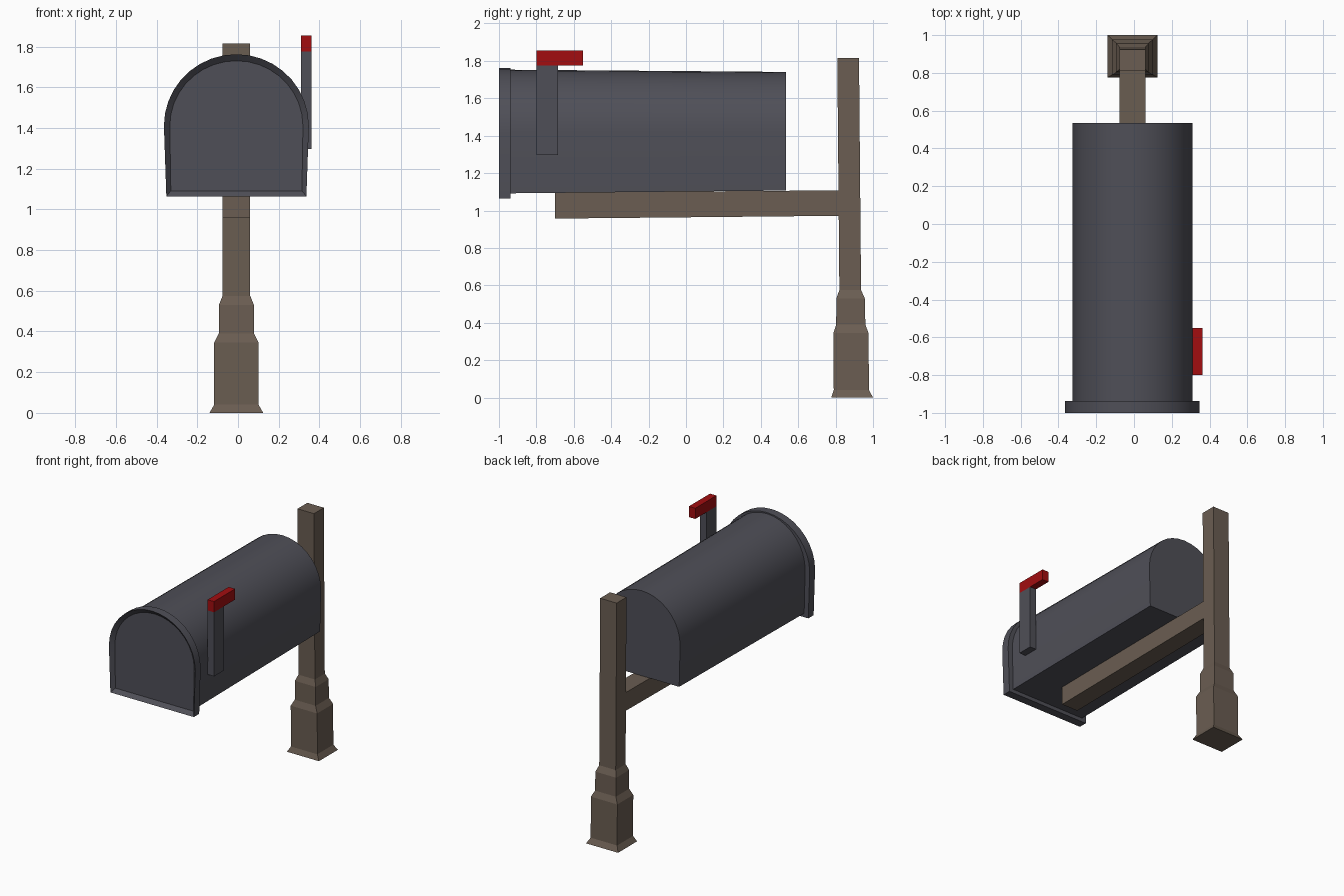
import bpy, bmesh, math

if "Cube" in bpy.data.objects:
    bpy.data.objects.remove(bpy.data.objects["Cube"])

CX = -0.008  # the box and post sit slightly left of centre


def material(name, rgb):
    m = bpy.data.materials.new(name)
    m.diffuse_color = (*rgb, 1)
    m.use_nodes = True
    m.node_tree.nodes["Principled BSDF"].inputs["Base Color"].default_value = m.diffuse_color
    return m


METAL = material("dark_grey_metal", (0.078, 0.078, 0.096))
WOOD = material("brown_wood", (0.145, 0.110, 0.084))
RED = material("flag_red", (0.36, 0.004, 0.005))


def loft(name, rings, mat, smooth=False):
    """Skin a list of equal-length rings and cap both ends."""
    bm = bmesh.new()
    vs = [[bm.verts.new(p) for p in r] for r in rings]
    n = len(vs[0])
    for a, b in zip(vs, vs[1:]):
        for i in range(n):
            j = (i + 1) % n
            bm.faces.new((a[i], a[j], b[j], b[i]))
    bm.faces.new(vs[0][::-1])
    bm.faces.new(vs[-1])
    bmesh.ops.recalc_face_normals(bm, faces=bm.faces)
    me = bpy.data.meshes.new(name)
    bm.to_mesh(me)
    bm.free()
    ob = bpy.data.objects.new(name, me)
    bpy.context.collection.objects.link(ob)
    me.materials.append(mat)
    if smooth:
        bpy.ops.object.select_all(action='DESELECT')
        ob.select_set(True)
        bpy.context.view_layer.objects.active = ob
        bpy.ops.object.shade_smooth_by_angle(angle=math.radians(30))
    return ob


def arch(y, half, foot, bottom, spring, top, segs=18):
    """Mailbox outline: round top, sides drawn in slightly at the foot."""
    pts = [(CX + foot, y, bottom)]
    for i in range(segs + 1):
        a = math.pi * i / segs
        pts.append((CX + half * math.cos(a), y, spring + (top - spring) * math.sin(a)))
    return pts + [(CX - foot, y, bottom)]


def rect_z(z, cy, hx, hy):
    return [(CX + sx * hx, cy + sy * hy, z)
            for sx, sy in ((-1, -1), (1, -1), (1, 1), (-1, 1))]


def rect_y(y, x0, x1, z0, z1):
    return [(x0, y, z0), (x1, y, z0), (x1, y, z1), (x0, y, z1)]


# Box body, tapering a little towards the back
loft("mailbox_body", [arch(-0.95, 0.318, 0.310, 1.092, 1.42, 1.753),
                      arch(0.535, 0.318, 0.310, 1.107, 1.42, 1.741)], METAL, True)

# Door with raised rim and recessed panel
loft("mailbox_door", [arch(-0.937, 0.356, 0.344, 1.064, 1.41, 1.762),
                      arch(-1.0, 0.356, 0.344, 1.064, 1.41, 1.762),
                      arch(-0.972, 0.327, 0.322, 1.091, 1.41, 1.730)], METAL, True)

# Stepped post: height, centre y, half width, half depth
steps = [(0, 0.888, 0.132, 0.112), (0.04, 0.884, 0.109, 0.094),
         (0.345, 0.882, 0.109, 0.094), (0.39, 0.881, 0.086, 0.078),
         (0.53, 0.880, 0.086, 0.076), (0.575, 0.878, 0.068, 0.058),
         (1.815, 0.867, 0.068, 0.058)]
loft("post", [rect_z(*s) for s in steps], WOOD)

# Arm under the box
loft("support_arm", [rect_y(-0.70, CX - 0.068, CX + 0.068, 0.957, 1.096),
                     rect_y(0.84, CX - 0.068, CX + 0.068, 0.972, 1.108)], WOOD)

# Signal flag
loft("flag_stem", [rect_y(y, 0.309, 0.362, 1.297, 1.775) for y in (-0.798, -0.684)], METAL)
loft("flag", [rect_y(y, 0.309, 0.362, 1.775, 1.855) for y in (-0.80, -0.551)], RED)
